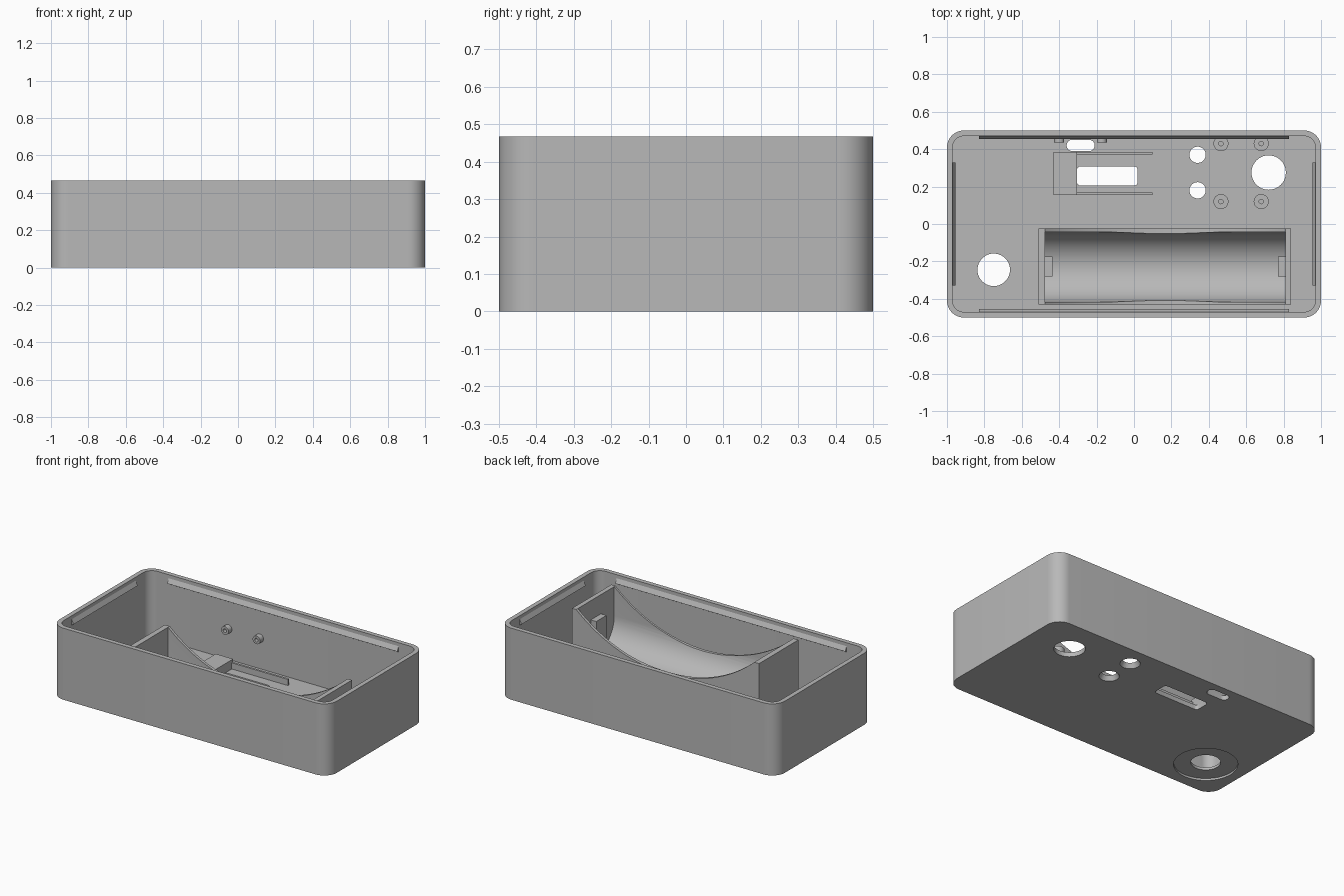
import bpy, bmesh, math
from mathutils import Matrix

if "Cube" in bpy.data.objects:
    bpy.data.objects.remove(bpy.data.objects["Cube"], do_unlink=True)

grey = bpy.data.materials.new("plain grey")
grey.use_nodes = True
GREY = (0.48, 0.48, 0.48, 1)
grey.diffuse_color = GREY
grey.node_tree.nodes["Principled BSDF"].inputs["Base Color"].default_value = GREY

TURN = {"z": Matrix.Identity(3),
        "x": Matrix(((0, 0, 1), (1, 0, 0), (0, 1, 0))),   # profile is (y, z)
        "y": Matrix(((1, 0, 0), (0, 0, 1), (0, 1, 0)))}   # profile is (x, z)


def prism(name, profile, lo, hi, axis="z", top=None):
    """Extrude a closed 2D profile along an axis, optionally to another top outline."""
    bm = bmesh.new()
    a = [bm.verts.new((u, v, lo)) for u, v in profile]
    b = [bm.verts.new((u, v, hi)) for u, v in (top or profile)]
    bm.faces.new(a[::-1])
    bm.faces.new(b)
    n = len(a)
    for i in range(n):
        j = (i + 1) % n
        bm.faces.new((a[i], a[j], b[j], b[i]))
    bmesh.ops.transform(bm, matrix=TURN[axis].to_4x4(), verts=bm.verts)
    bmesh.ops.recalc_face_normals(bm, faces=bm.faces)
    mesh = bpy.data.meshes.new(name)
    bm.to_mesh(mesh)
    bm.free()
    mesh.materials.append(grey)
    ob = bpy.data.objects.new(name, mesh)
    bpy.context.collection.objects.link(ob)
    return ob


def rect(x0, x1, y0, y1):
    return [(x0, y0), (x1, y0), (x1, y1), (x0, y1)]


def rounded(x0, x1, y0, y1, r, seg=10):
    pts = []
    for k, (cx, cy) in enumerate(rect(x0 + r, x1 - r, y0 + r, y1 - r)):
        for i in range(seg + 1):
            t = math.pi * (1 + k / 2 + i / seg / 2)
            pts.append((cx + r * math.cos(t), cy + r * math.sin(t)))
    return pts


def circle(cx, cy, r, n=40):
    return [(cx + r * math.cos(2 * math.pi * i / n),
             cy + r * math.sin(2 * math.pi * i / n)) for i in range(n)]


def cut(ob, cutters):
    for c in cutters:
        c.hide_render = True
        m = ob.modifiers.new("cut", "BOOLEAN")
        m.operation = "DIFFERENCE"
        m.solver = "EXACT"
        m.object = c
    bpy.context.view_layer.update()
    dg = bpy.context.evaluated_depsgraph_get()
    mesh = bpy.data.meshes.new_from_object(ob.evaluated_get(dg))
    ob.modifiers.clear()
    ob.data = mesh
    for c in cutters:
        bpy.data.objects.remove(c, do_unlink=True)


FLOOR, TOP, WALL = 0.03, 0.467, 0.03
SINK = FLOOR - 0.005

# Open tray with its floor holes
shell = prism("case_shell", rounded(-1, 1, -0.5, 0.5, 0.09), 0, TOP)
cutters = [
    prism("cavity", rounded(-1 + WALL, 1 - WALL, -0.5 + WALL, 0.5 - WALL, 0.06), FLOOR, 1),
    prism("large_hole", circle(0.72, 0.275, 0.092), -1, 0.1),
    prism("knob_hole", circle(-0.75, -0.245, 0.087), -1, 0.1),
    prism("knob_recess", circle(-0.75, -0.245, 0.187), -1, 0.013),
    prism("switch_slot", rounded(-0.305, 0.02, 0.205, 0.308, 0.02, 4), -1, 0.1),
    prism("port_slot", rounded(-0.36, -0.21, 0.39, 0.45, 0.0299, 8), -1, 0.1)]
for y in (0.37, 0.18):
    cutters.append(prism("flared_hole", circle(0.34, y, 0.06), -0.001, FLOOR + 0.001,
                         top=circle(0.34, y, 0.043)))
cut(shell, cutters)

# Snap ridges under the rim
for s, side in ((1, "back"), (-1, "front")):
    tri = [(s * 0.472, 0.448), (s * 0.455, 0.415), (s * 0.472, 0.405)]
    prism(side + "_snap_ridge", tri, -0.83, 0.83, "x")
for s, side in ((1, "left"), (-1, "right")):
    tri = [(s * 0.972, 0.448), (s * 0.955, 0.415), (s * 0.972, 0.405)]
    prism(side + "_snap_ridge", tri, -0.33, 0.33, "y")

# Battery cradle: trough along x, with long walls scooped out in an arc
X0, X1, HIGH, DIP = -0.475, 0.81, 0.415, 0.17
cy, r, cz = -0.23, 0.187, 0.225
cradle = prism("battery_cradle", rect(-0.51, 0.84, -0.43, -0.025), SINK, HIGH)
trough = [(cy + r * math.cos(t), cz + r * math.sin(t))
          for t in (math.pi * (1 + i / 32) for i in range(33))]
trough += [(cy + r, 0.8), (cy - r, 0.8)]
half, sag = (X1 - X0) / 2, HIGH - DIP
R = (half ** 2 + sag ** 2) / (2 * sag)
cut(cradle, [prism("trough", trough, X0, X1, "x"),
             prism("scoop", circle((X0 + X1) / 2, DIP + R, R, 128), -0.45, 0, "y")])
for name, x0 in (("right", X0 - 0.005), ("left", X1 - 0.04)):
    prism(name + "_contact_tab", rect(x0, x0 + 0.045, -0.28, -0.175), 0.035, 0.29)

# Switch bracket and guide rails
prism("switch_block", rect(-0.43, -0.305, 0.155, 0.385), SINK, 0.09)
for name, y in (("front", 0.155), ("back", 0.371)):
    prism(name + "_switch_rail", rect(-0.31, 0.1, y, y + 0.014), SINK, 0.07)

# Board standoffs on the floor
for i, (x, y) in enumerate((x, y) for x in (0.465, 0.68) for y in (0.12, 0.43)):
    post = prism("standoff_%d" % i, circle(x, y, 0.04, 32), SINK, 0.08)
    cut(post, [prism("screw_hole", circle(x, y, 0.012, 16), FLOOR, 1)])

# Hollow pegs on the back wall
for i, x in enumerate((-0.4, -0.172)):
    peg = prism("wall_peg_%d" % i, circle(x, 0.23, 0.027, 24), 0.435, 0.475, "y")
    cut(peg, [prism("screw_hole", circle(x, 0.23, 0.012, 16), 0.4, 0.465, "y")])

# Smooth the curved walls, keep the edges crisp
bpy.ops.object.select_all(action="DESELECT")
for ob in bpy.context.collection.objects:
    if ob.type == "MESH":
        ob.select_set(True)
        bpy.context.view_layer.objects.active = ob
bpy.ops.object.shade_smooth_by_angle(angle=math.radians(30))
